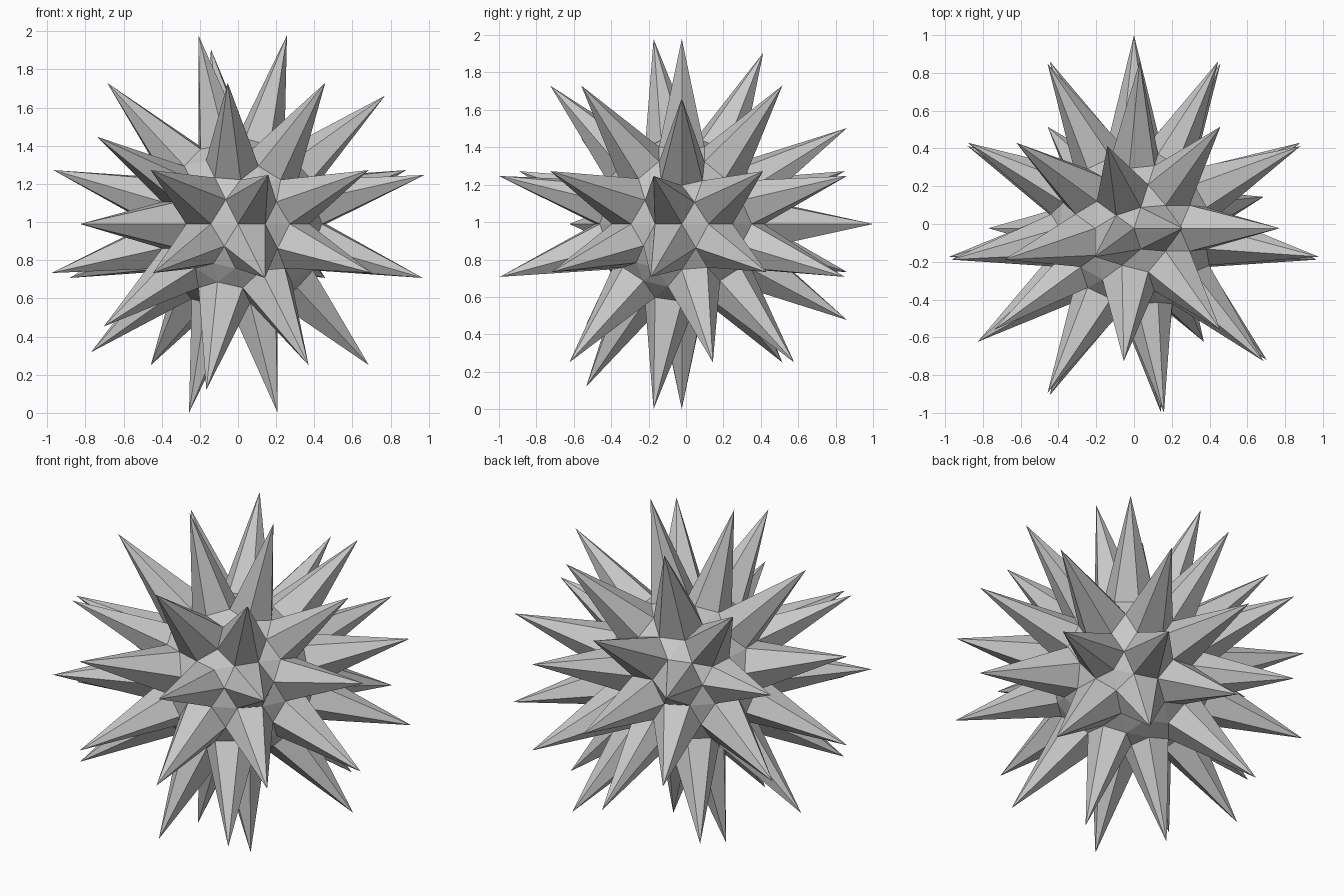
import bpy
from math import cos, sin, sqrt, radians
from mathutils import Vector

cube = bpy.data.objects.get("Cube")
if cube:
    bpy.data.objects.remove(cube, do_unlink=True)

TIP_RADIUS = 1.0225
VALLEY_RADIUS = 0.462
CENTRE = Vector((0, -0.0225, 0.99))

# Spike rings: height on the unit ball, then the azimuths in degrees
rings = [
    # upper cap
    (0.97, [0, 216]),
    (0.89, [108]),
    (0.72, [50, 194, 266, 310]),
    (0.66, [0, 144]),
    (0.51, [89.5]),
    (0.45, [216]),
    # equator
    (0.0, [90, 216]),
    # lower cap
    (-0.97, [180, 324]),
    (-0.85, [252]),
    (-0.72, [14, 58, 130, 302]),
    (-0.66, [180]),
    (-0.53, [216]),
    (-0.51, [90.5]),
]
# Twin belts above and below the equator
belt = [26, 62, 118, 153, 190, 242, 278, 314, 351]
rings += [(0.26, belt), (-0.26, belt)]


def direction(height, azimuth):
    r = sqrt(1 - height * height)
    a = radians(azimuth)
    return Vector((r * cos(a), r * sin(a), height))


# Faceted ball whose chosen corners are pulled out into spikes
bpy.ops.mesh.primitive_ico_sphere_add(subdivisions=3, radius=1, location=(0, 0, 0))
ball = bpy.context.object
ball.name = "spiky_ball"
ball.data.name = "spiky_ball"
units = [v.co.normalized() for v in ball.data.vertices]

tips = set()
for height, azimuths in rings:
    for azimuth in azimuths:
        d = direction(height, azimuth)
        tips.add(max(range(len(units)), key=lambda i: units[i].dot(d)))

for v, unit in zip(ball.data.vertices, units):
    v.co = unit * (TIP_RADIUS if v.index in tips else VALLEY_RADIUS) + CENTRE

bpy.ops.object.shade_flat()

# Plain grey surface
grey = bpy.data.materials.new("light_grey")
grey.use_nodes = True
colour = (0.58, 0.58, 0.58, 1)
grey.diffuse_color = colour
grey.node_tree.nodes["Principled BSDF"].inputs["Base Color"].default_value = colour
ball.data.materials.clear()
ball.data.materials.append(grey)
